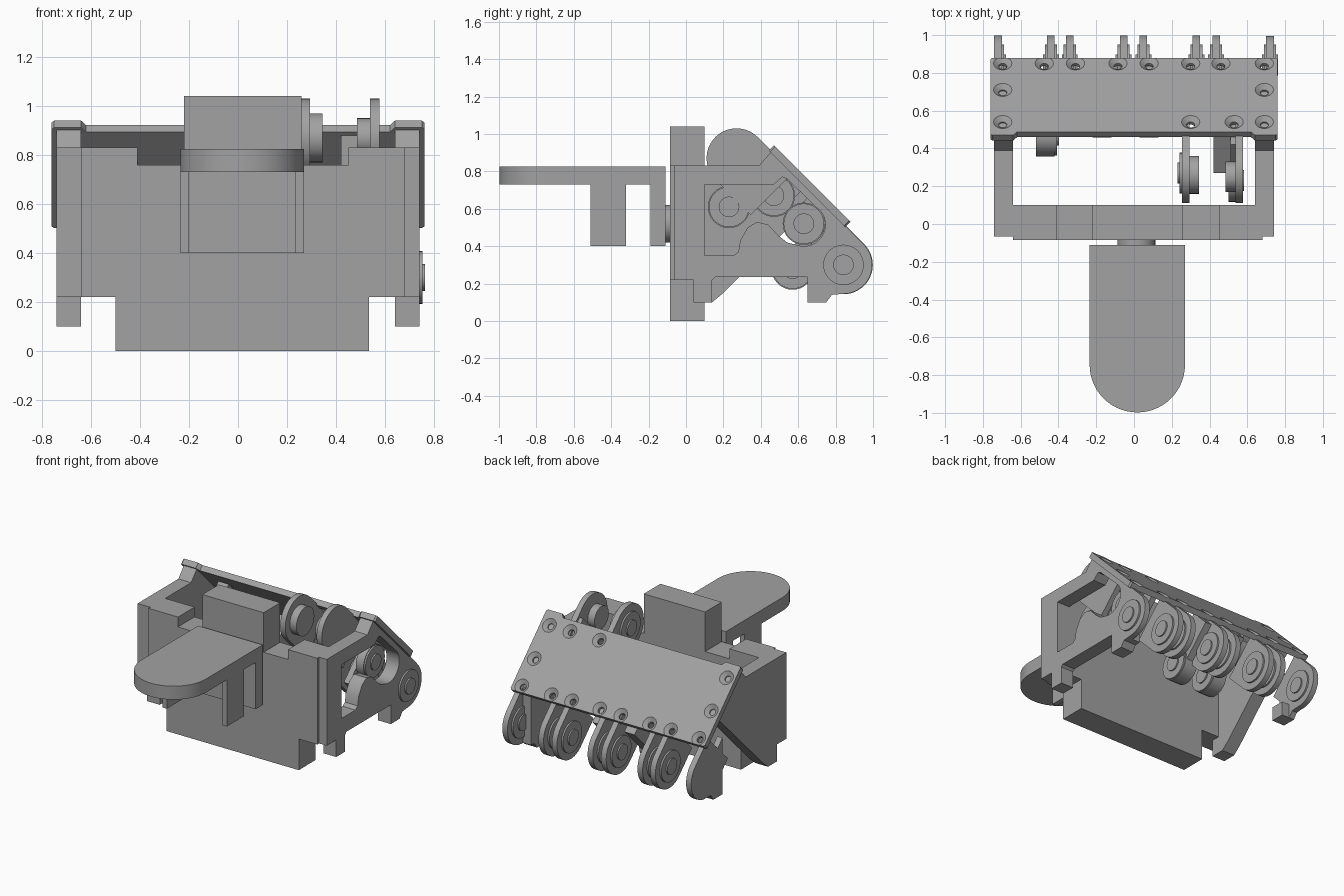
import bpy, bmesh, math
from mathutils import Matrix, Vector

if "Cube" in bpy.data.objects:
    bpy.data.objects.remove(bpy.data.objects["Cube"])

grey = bpy.data.materials.new("mid grey")
grey.use_nodes = True
grey.diffuse_color = (0.36, 0.36, 0.36, 1)
grey.node_tree.nodes["Principled BSDF"].inputs["Base Color"].default_value = (0.36, 0.36, 0.36, 1)


def finish(name, bm):
    bmesh.ops.recalc_face_normals(bm, faces=bm.faces[:])
    me = bpy.data.meshes.new(name)
    bm.to_mesh(me)
    bm.free()
    me.materials.append(grey)
    ob = bpy.data.objects.new(name, me)
    bpy.context.collection.objects.link(ob)
    return ob


def prism(name, pts, axis, lo, hi):
    """Extrude a flat outline along x (points are y,z), y (x,z) or z (x,y)."""
    bm = bmesh.new()
    place = {"x": lambda a, b, t: (t, a, b), "y": lambda a, b, t: (a, t, b),
             "z": lambda a, b, t: (a, b, t)}[axis]
    face = bm.faces.new([bm.verts.new(place(a, b, lo)) for a, b in pts])
    ext = bmesh.ops.extrude_face_region(bm, geom=[face])
    verts = [v for v in ext["geom"] if isinstance(v, bmesh.types.BMVert)]
    bmesh.ops.translate(bm, verts=verts, vec=place(0, 0, hi - lo))
    return finish(name, bm)


def box(name, x0, x1, y0, y1, z0, z1):
    return prism(name, [(x0, y0), (x1, y0), (x1, y1), (x0, y1)], "z", z0, z1)


def arc(cy, cz, r, a0, a1, n=20):
    return [(cy + r * math.cos(math.radians(a0 + (a1 - a0) * i / n)),
             cz + r * math.sin(math.radians(a0 + (a1 - a0) * i / n))) for i in range(n + 1)]


def disc(name, x0, x1, y, z, r):
    return prism(name, arc(y, z, r, 0, 348.75, 31), "x", x0, x1)


def cut(ob, cutter):
    cutter.hide_render = True
    mod = ob.modifiers.new("cut", "BOOLEAN")
    mod.operation = "DIFFERENCE"
    mod.solver = "EXACT"
    mod.object = cutter
    bpy.context.view_layer.objects.active = ob
    bpy.ops.object.modifier_apply(modifier=mod.name)
    bpy.data.objects.remove(cutter)


# Front wall with a raised block and a lower tab
prism("front_wall", [(-.64, .22), (-.5, .22), (-.5, 0), (.535, 0), (.535, .22), (.68, .22),
                     (.68, .83), (.45, .83), (.45, .76), (.26, .76), (.26, 1.04), (-.22, 1.04),
                     (-.22, .76), (-.41, .76), (-.41, .83), (-.64, .83)], "y", -.085, .1)

# Paddle shelf, its legs and mounting boss
prism("paddle_shelf", [(.27, -.11)] + [(-.235, -.11)] + arc(.0175, -.745, .2525, 180, 360, 28),
      "z", .73, .825)
box("shelf_back_plate", -.235, .27, -.19, -.11, .4, .73)
for side, x in (("left", .235), ("right", -.235)):
    box("shelf_leg_" + side, x, x + .035, -.51, -.32, .4, .73)
prism("shelf_boss", arc(.013, .52, .1, 0, 348.75, 31), "y", -.115, -.08)

# Right-hand solid side panel with a diagonal lower edge
prism("right_panel", [(-.065, .22), (.04, .22), (.04, .1), (.14, .1), (.2, .15), (.695, .645),
                      (.71, .66), (.46, .91), (.39, .83), (-.065, .83)], "x", -.74, -.64)

# Left-hand side panel with a shaped window and thinner rear end
left_panel = prism("left_panel", [(-.065, .22), (.04, .22), (.04, .1), (.14, .1), (.14, .22),
                                  (.155, .235), (.65, .235), (.65, .1), (.75, .1), (.78, .14)]
                   + arc(.84, .30, .155, -80, 45) + [(.46, .91), (.39, .83), (-.065, .83)],
                   "x", .64, .74)
window = prism("window_cutter", [(.1, .35), (.255, .35), (.28, .37), (.29, .43), (.33, .5),
                                 (.38, .53), (.44, .515), (.49, .46), (.54, .42)]
               + arc(.63, .515, .115, -105, 35, 12)
               + [(.54, .76), (.515, .77), (.47, .73), (.1, .73)], "x", .6, .8)
cut(left_panel, window)
cut(left_panel, box("relief_cutter", .6, .7, .82, 1.1, 0, .6))


def arm(name, x, centre, inner, r=.157):
    """Rounded hinge arm lying under the sloped plate."""
    (cy, cz), (iy, iz) = centre, inner
    a = math.degrees(math.atan2(iz - cz, iy - cy))
    pts = arc(cy, cz, r, a + 90, a + 270, 24)
    nx, ny = -math.sin(math.radians(a)) * r, math.cos(math.radians(a)) * r
    pts += [(iy - nx, iz - ny), (iy + nx, iz + ny)]
    prism(name, pts, "x", x - .02, x + .02)


def hub(name, x, y, z, side):
    """Stepped bearing ring on one face of an arm."""
    for part, r, depth in (("ring", .108, .012), ("core", .055, .022)):
        a, b = sorted((x, x + side * depth))
        disc(name + "_" + part, a, b, y, z, r)


# Rear hinge arms with stepped hubs
for i, x in enumerate((-.72, -.44, -.34, -.055, .05, .33, .435)):
    arm(f"rear_arm_{i}", x, (.842, .30), (.70, .442))
    for side in (-1, 1):
        if i or side > 0:
            hub(f"rear_hub_{i}_{'a' if side < 0 else 'b'}", x + .02 * side, .842, .30, side)
hub("left_panel_hub", .74, .842, .30, 1)
hub("left_panel_inner_hub", .70, .842, .30, -1)

# Foot below the right-hand rear arm
prism("right_rear_foot", [(.65, .1), (.75, .1), (.78, .14), (.84, .145), (.84, .3), (.65, .5)],
      "x", -.74, -.70)
box("right_rear_foot_pad", -.74, -.64, .65, .75, .1, .2)

# Upper front pair of arms
for i, x in enumerate((.273, .558)):
    arm(f"upper_arm_{i}", x, (.27, .87), (.46, .68), .16)
hub("upper_hub_outer", .253, .27, .87, -1)
disc("upper_hub_inner_a", .293, .345, .26, .87, .10)
disc("upper_hub_inner_b", .485, .538, .25, .87, .08)

# Inner wheels held under the plate
for i, (x0, x1, y, z) in enumerate(((-.52, -.42, .47, .67), (.03, .13, .57, .28),
                                    (-.22, -.12, .57, .28), (.56, .62, .63, .52),
                                    (.50, .56, .23, .61))):
    disc(f"inner_wheel_{i}", x0, x1, y, z, .113)
    hub(f"inner_wheel_hub_{i}", x1, y, z, 1)
    # short strut from the wheel toward the plate
    s = (1.34 - y - z) / 2
    prism(f"inner_strut_{i}", [(y - .06, z + .06), (y + .06, z - .06),
                               (y + s + .06, z + s - .06), (y + s - .06, z + s + .06)],
          "x", x0 + .01, x1 - .01)
prism("upper_link", [(.27, .76), (.36, .67), (.56, .78), (.47, .88)], "x", .42, .51)

# Sloped top plate, modelled flat and then tilted by 45 degrees
tilt = Matrix.Translation(Vector((0, .675, .735))) @ Matrix.Rotation(math.radians(-45), 4, "X")
plate = prism("sloped_plate", [(-.76, -.28), (-.75, -.29), (-.64, -.29), (-.62, -.265),
                               (.62, -.265), (.64, -.29), (.75, -.29), (.76, -.28),
                               (.76, .28), (.75, .29), (-.75, .29), (-.76, .28)], "z", -.04, 0)
bm = bmesh.new()
screws = [(x, .85) for x in (-.695, -.475, -.31, -.085, .08, .3, .46, .69)]
screws += [(-.695, .71), (.69, .71), (-.695, .54), (.3, .54), (.53, .54), (.69, .54)]
for x, y in screws:
    v = (y - .675) * math.sqrt(2)
    for r0, r1, depth, zc in ((.022, .05, .0221, -.01), (.021, .021, .12, -.03)):
        bmesh.ops.create_cone(bm, cap_ends=True, segments=20, radius1=r0, radius2=r1,
                              depth=depth, matrix=Matrix.Translation((x, v, zc)))
# Cut wide countersinks and narrow bores separately
bores = bm.copy()
bmesh.ops.delete(bm, geom=[v for v in bm.verts if v.co.z < -.03 or v.co.z > .02], context="VERTS")
bmesh.ops.delete(bores, geom=[v for v in bores.verts if -.03 < v.co.z < .02], context="VERTS")
cut(plate, finish("countersink_cutter", bm))
cut(plate, finish("bore_cutter", bores))
plate.data.transform(tilt)

# Smooth the curved walls while keeping the corners crisp
bpy.ops.object.select_all(action="DESELECT")
for ob in bpy.context.scene.objects:
    if ob.type == "MESH" and ob.data.materials and ob.data.materials[0] == grey:
        ob.select_set(True)
        bpy.context.view_layer.objects.active = ob
bpy.ops.object.shade_smooth_by_angle(angle=math.radians(30))
